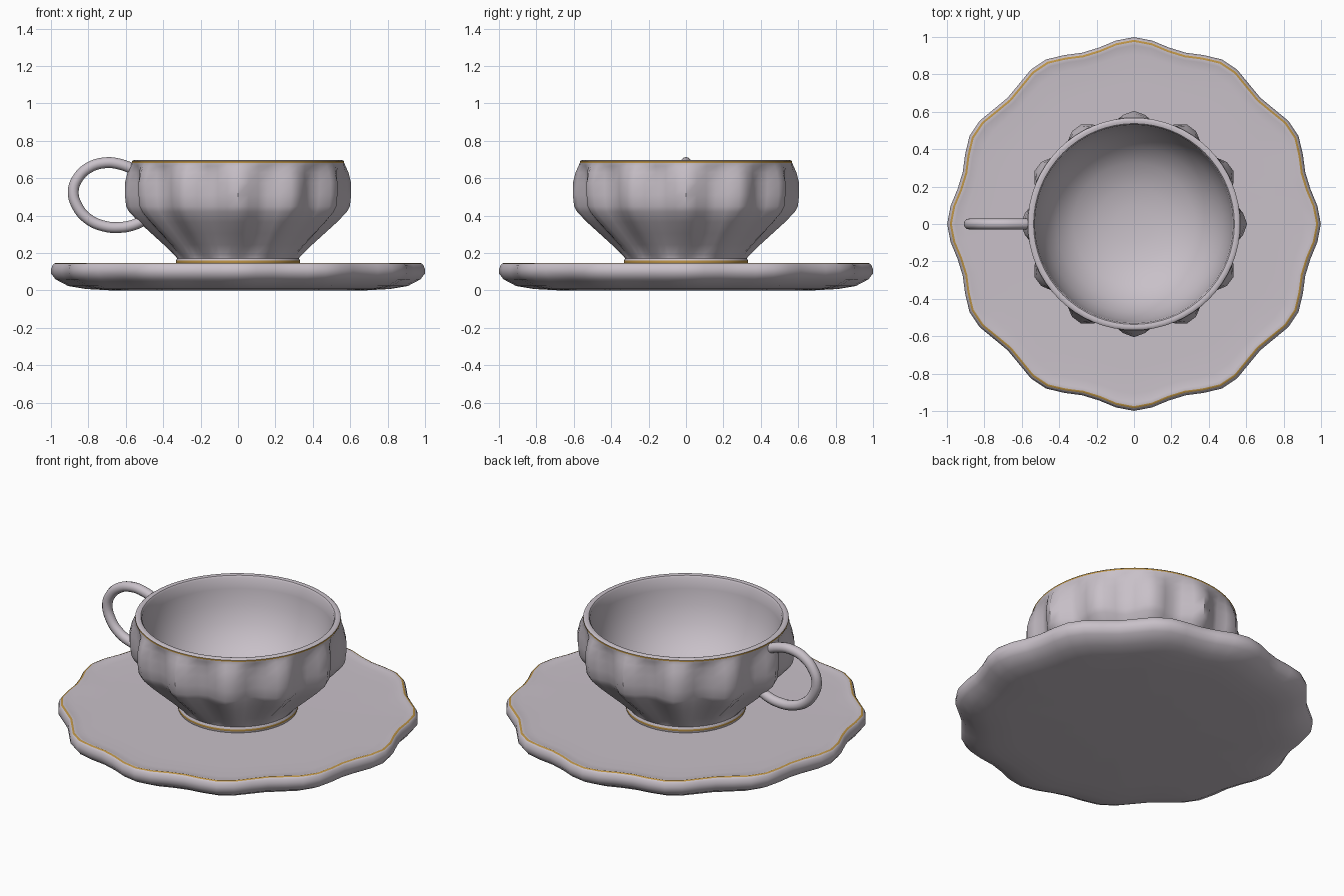
import bpy, bmesh, math
from mathutils import Vector

if "Cube" in bpy.data.objects:
    bpy.data.objects.remove(bpy.data.objects["Cube"])


def material(name, rgb):
    m = bpy.data.materials.new(name)
    m.diffuse_color = (*rgb, 1)
    m.use_nodes = True
    m.node_tree.nodes["Principled BSDF"].inputs["Base Color"].default_value = m.diffuse_color
    return m


PORCELAIN = material("porcelain", (0.58, 0.53, 0.58))
GOLD = material("gold trim", (0.50, 0.29, 0.06))
SEGMENTS, LOBES = 64, 12


def lathe(name, profile, gold_bands=(), angle=40):
    """Revolve (radius, z, ripple) rows; ripple makes the scalloped lobes."""
    bm = bmesh.new()
    rows = []
    for r, z, ripple in profile:
        if r == 0:
            rows.append([bm.verts.new((0, 0, z))] * SEGMENTS)
            continue
        row = []
        for i in range(SEGMENTS):
            a = 2 * math.pi * i / SEGMENTS
            rad = r + ripple * math.cos(LOBES * a)
            row.append(bm.verts.new((rad * math.cos(a), rad * math.sin(a), z)))
        rows.append(row)
    for k, (lo, hi) in enumerate(zip(rows, rows[1:])):
        for i in range(SEGMENTS):
            j = (i + 1) % SEGMENTS
            corners = list(dict.fromkeys((lo[i], lo[j], hi[j], hi[i])))
            bm.faces.new(corners).material_index = int(k in gold_bands)
    bmesh.ops.recalc_face_normals(bm, faces=bm.faces)
    mesh = bpy.data.meshes.new(name)
    bm.to_mesh(mesh)
    bm.free()
    mesh.materials.append(PORCELAIN)
    mesh.materials.append(GOLD)
    ob = bpy.data.objects.new(name, mesh)
    bpy.context.collection.objects.link(ob)
    smooth(ob, angle)
    return ob


def smooth(ob, angle):
    bpy.ops.object.select_all(action='DESELECT')
    ob.select_set(True)
    bpy.context.view_layer.objects.active = ob
    bpy.ops.object.shade_smooth_by_angle(angle=math.radians(angle))


# Saucer: flat plate with a wavy edge and a gold line along the lip
lathe("saucer", [
    (0, 0, 0), (0.66, 0, 0.010), (0.80, 0.008, 0.014), (0.89, 0.024, 0.018),
    (0.955, 0.060, 0.021), (0.977, 0.090, 0.022), (0.977, 0.115, 0.022),
    (0.970, 0.135, 0.022), (0.963, 0.143, 0.022), (0.952, 0.147, 0.022),
    (0.935, 0.142, 0.021), (0.89, 0.139, 0.016), (0.75, 0.138, 0.006),
    (0.40, 0.137, 0), (0, 0.137, 0)], gold_bands=(8,))

# Cup: plain foot, ribbed body, round rim and smooth bowl
lathe("cup", [
    (0, 0.130, 0), (0.325, 0.130, 0), (0.332, 0.148, 0), (0.332, 0.160, 0),
    (0.325, 0.172, 0), (0.335, 0.190, 0.006), (0.385, 0.245, 0.012),
    (0.445, 0.305, 0.018), (0.505, 0.365, 0.024), (0.553, 0.420, 0.029),
    (0.567, 0.450, 0.031), (0.574, 0.510, 0.031), (0.575, 0.575, 0.030),
    (0.570, 0.630, 0.021), (0.567, 0.665, 0.008), (0.568, 0.682, 0),
    (0.568, 0.691, 0), (0.562, 0.696, 0), (0.550, 0.698, 0),
    (0.537, 0.695, 0), (0.530, 0.685, 0), (0.525, 0.620, 0),
    (0.510, 0.530, 0), (0.475, 0.430, 0), (0.415, 0.340, 0),
    (0.325, 0.265, 0), (0.200, 0.220, 0), (0.100, 0.205, 0), (0, 0.200, 0)],
    gold_bands=(2, 15))

# Handle: round tube along a loop on the left side
path = [(-0.55, 0.645), (-0.63, 0.675), (-0.71, 0.683), (-0.80, 0.655),
        (-0.86, 0.595), (-0.881, 0.53), (-0.862, 0.455), (-0.805, 0.385),
        (-0.72, 0.345), (-0.635, 0.337), (-0.56, 0.350), (-0.485, 0.385)]
curve = bpy.data.curves.new("handle", 'CURVE')
curve.dimensions = '3D'
curve.bevel_depth = 0.029
curve.bevel_resolution = 4
curve.resolution_u = 4
curve.use_fill_caps = True
spline = curve.splines.new('BEZIER')
spline.bezier_points.add(len(path) - 1)
for point, (x, z) in zip(spline.bezier_points, path):
    point.co = Vector((x, 0, z))
    point.handle_left_type = point.handle_right_type = 'AUTO'
curve.materials.append(PORCELAIN)
handle = bpy.data.objects.new("handle", curve)
bpy.context.collection.objects.link(handle)
bpy.ops.object.select_all(action='DESELECT')
handle.select_set(True)
bpy.context.view_layer.objects.active = handle
bpy.ops.object.convert(target='MESH')
smooth(bpy.context.view_layer.objects.active, 50)
